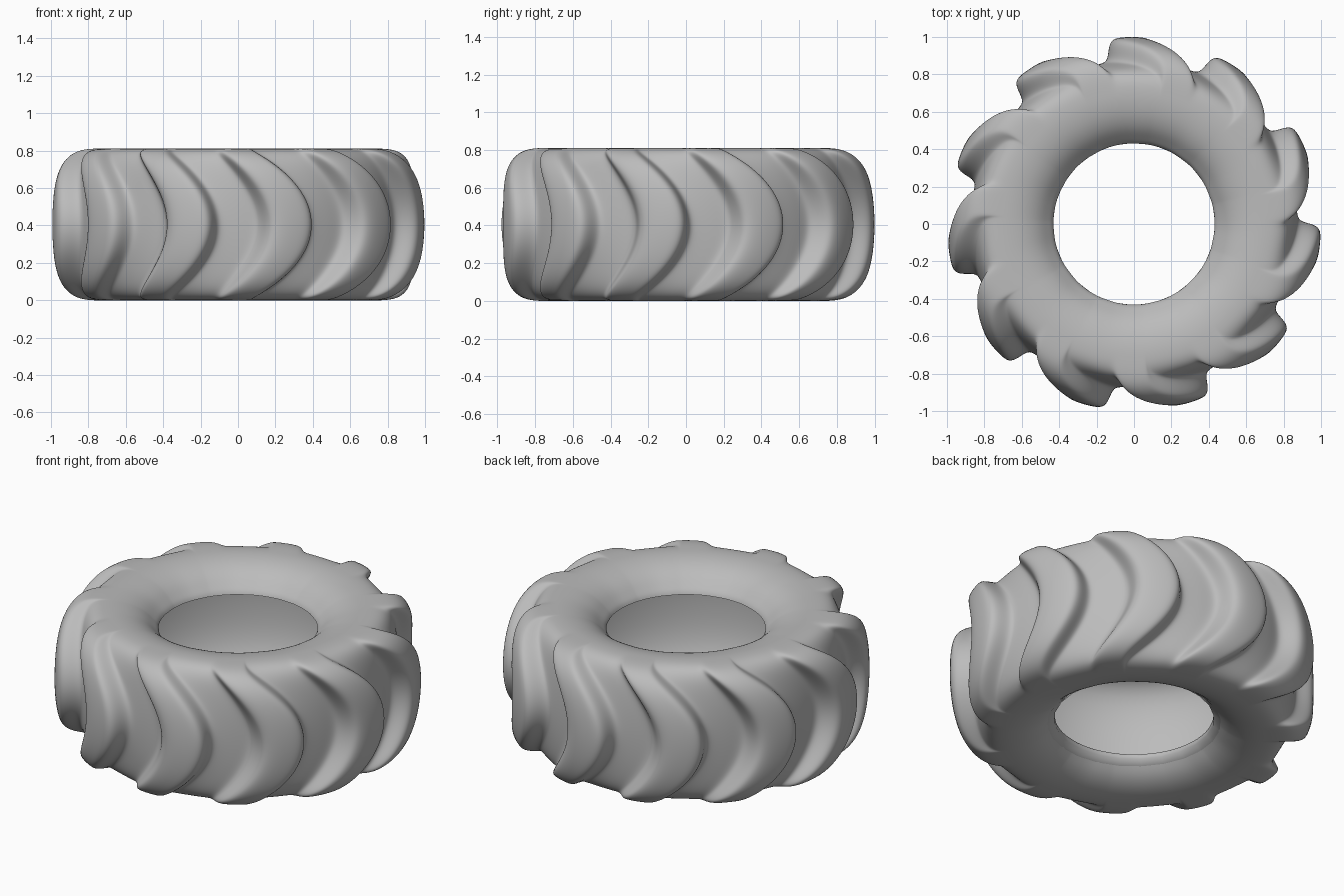
import bpy, bmesh
from math import radians, cos, sin, pi

cube = bpy.data.objects.get("Cube")
if cube:
    bpy.data.objects.remove(cube, do_unlink=True)

LUGS = 11
PITCH = 360 / LUGS
MID = 0.405       # half of the tyre width
SWEEP = 16.5      # how far the lug tips lead their ends, in degrees
TIP = -73.0       # angle of the first lug's centre at mid width

# Tread half section: (groove radius, height), (lug radius, height)
tread = [((0.875, 0), (1.003, 0)), ((0.873, 0.10), (0.998, 0.11)),
         ((0.867, 0.19), (0.985, 0.205)), ((0.855, 0.277), (0.962, 0.288)),
         ((0.836, 0.342), (0.924, 0.352)), ((0.805, 0.383), (0.866, 0.395)),
         ((0.765, 0.401), (0.79, 0.406))]
# Sidewall down to the bead
wall = [(0.72, 0.406), (0.66, 0.405), (0.58, 0.39), (0.51, 0.355),
        (0.465, 0.31), (0.44, 0.285), (0.432, 0.265)]
# Smooth lining just under the outer surface, from mid width to the bead
lining = [(0.855, 0), (0.852, 0.10), (0.838, 0.20), (0.80, 0.31),
          (0.735, 0.37), (0.66, 0.388), (0.58, 0.373), (0.51, 0.34),
          (0.46, 0.295), (0.432, 0.265)]
# Across one lug: (angle, raise), soft on one flank and steep on the other
columns = [(-15, 0), (-10.8, 0), (-9, 0.15), (-7.4, 0.65), (-5.8, 0.92),
           (-2, 1), (3, 1), (6.8, 0.97), (8.1, 0.55), (9, 0.04), (12, 0)]


def both_sides(half):
    """Run a half section from the lower bead to the upper bead."""
    lower = [tuple((r, -h) for r, h in pair) for pair in half[:0:-1]]
    return lower + half


def lead(h):
    return 1 - min(abs(h) / MID, 1) ** 2


def loft(bm, rings):
    n = len(rings[0])
    for a, b in zip(rings, rings[1:]):
        for j in range(n):
            k = (j + 1) % n
            bm.faces.new((a[j], a[k], b[k], b[j]))


def circle(bm, r, z, sides):
    angles = [2 * pi * j / sides for j in range(sides)]
    return [bm.verts.new((r * cos(a), r * sin(a), z)) for a in angles]


def finish(bm, name, material, levels):
    for f in bm.faces:
        f.smooth = True
    mesh = bpy.data.meshes.new(name)
    bm.to_mesh(mesh)
    bm.free()
    mesh.materials.append(material)
    obj = bpy.data.objects.new(name, mesh)
    bpy.context.collection.objects.link(obj)
    if levels:
        sub = obj.modifiers.new("smooth_surface", "SUBSURF")
        sub.levels = sub.render_levels = levels


# Single grey rubber colour
rubber = bpy.data.materials.new("grey_rubber")
rubber.use_nodes = True
colour = (0.5, 0.5, 0.5, 1)
rubber.diffuse_color = colour
bsdf = rubber.node_tree.nodes["Principled BSDF"]
bsdf.inputs["Base Color"].default_value = colour
bsdf.inputs["Roughness"].default_value = 0.7

# Outer surface: sheared rings follow the chevrons, lugs taper to their ends
bm = bmesh.new()
rings = []
for base, lug in both_sides(tread + [(p, p) for p in wall]):
    tip = lead(lug[1]) if lug != base else 0
    ring = []
    for k in range(LUGS):
        for off, up in columns:
            taper = 1 - (0.45 * (1 - tip) ** 2 if off > 0 else 0)
            a = radians(TIP + SWEEP * (tip - 1) + k * PITCH + off * taper)
            r = base[0] + (lug[0] - base[0]) * up
            h = base[1] + (lug[1] - base[1]) * up
            ring.append(bm.verts.new((r * cos(a), r * sin(a), MID + h)))
    rings.append(ring)
loft(bm, rings)
finish(bm, "tyre_tread", rubber, 2)

# Inside lining
bm = bmesh.new()
loft(bm, [circle(bm, p[0], MID + p[1], 66)
          for (p,) in both_sides([(p,) for p in lining])])
finish(bm, "tyre_lining", rubber, 1)

# Thin ring on the lower bead
bm = bmesh.new()
loft(bm, [circle(bm, r, z, 24)
          for r, z in [(0.434, 0.135), (0.434, 0.112), (0.472, 0.088)]])
finish(bm, "bead_ring", rubber, 0)
